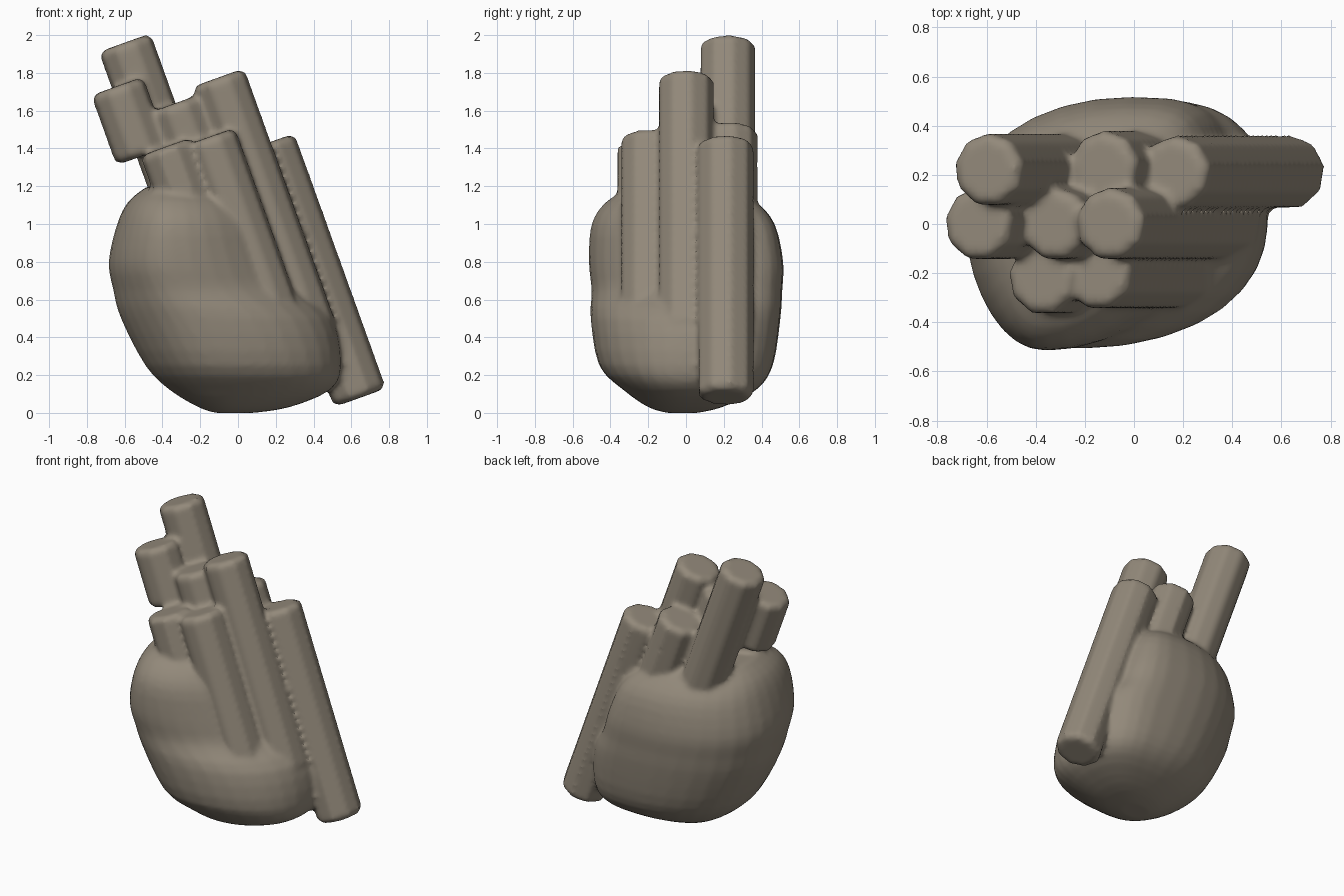
import bpy, bmesh, math
from mathutils import Vector, Matrix

if "Cube" in bpy.data.objects:
    bpy.data.objects.remove(bpy.data.objects["Cube"])

stone = bpy.data.materials.new("warm grey stone")
stone.diffuse_color = (0.29, 0.25, 0.195, 1)
stone.use_nodes = True
stone.node_tree.nodes["Principled BSDF"].inputs["Base Color"].default_value = stone.diffuse_color

bm = bmesh.new()
SLOPE = 0.36                      # columns lean left as they rise
AXIS = Vector((-SLOPE, 0, 1)).normalized()


def column(x, y, z_top, z_end, r=0.151, sides=9):
    """Leaning column with a chamfered cap, given by its top centre."""
    top = Vector((x, y, z_top))
    length = (z_top - z_end) / AXIS.z
    rot = Vector((0, 0, 1)).rotation_difference(AXIS).to_matrix().to_4x4()
    made = bmesh.ops.create_cone(bm, cap_ends=True, segments=sides, radius1=r, radius2=r,
                                 depth=length,
                                 matrix=Matrix.Translation(top - AXIS * length / 2) @ rot)
    verts = set(made["verts"])
    caps = {e for v in verts for f in v.link_faces if len(f.verts) == sides for e in f.edges}
    bmesh.ops.bevel(bm, geom=list(caps), offset=0.025, segments=1, affect='EDGES')


def refine(levels, steps=3):
    """Smooth the ring table with Catmull-Rom interpolation."""
    pts = [levels[0]] + levels + [levels[-1]]
    out = []
    for a, b, c, d in zip(pts, pts[1:], pts[2:], pts[3:]):
        for k in range(steps):
            t = k / steps
            out.append([q + 0.5 * t * (r - p + t * (2*p - 5*q + 4*r - s + t * (3*(q - r) + s - p)))
                        for p, q, r, s in zip(a, b, c, d)])
    return out + [levels[-1]]


def boulder(levels, sides=32):
    """Boulder lofted through (z, left, right at front, right at back, front, back) rings."""
    rings = []
    for z, xl, xr_front, xr_back, yf, yb in refine(levels):
        ring = []
        for i in range(sides):
            a = 2 * math.pi * i / sides
            c, s = math.cos(a), math.sin(a)
            xr = xr_front + (xr_back - xr_front) * (s + 1) / 2
            power = 0.72 if c > 0 and s > 0 else 0.95     # squarer at back right
            px = (xl + xr) / 2 + math.copysign(abs(c) ** power, c) * (xr - xl) / 2
            py = abs(s) ** power * (yb if s > 0 else yf)
            # the front swells left of centre, the back right of it
            px += 0.09 * s * (1 - abs(c)) * min(1, xr - xl)
            ring.append(bm.verts.new((px, py, z)))
        rings.append(ring)
    for lo, hi in zip(rings, rings[1:]):
        for i in range(sides):
            j = (i + 1) % sides
            bm.faces.new((lo[i], lo[j], hi[j], hi[i]))
    bm.faces.new(rings[0][::-1])
    bm.faces.new(rings[-1])


# boulder base
boulder([(0.0, -0.12, 0.08, 0.08, -0.10, 0.06),
         (0.03, -0.21, 0.25, 0.29, -0.20, 0.19),
         (0.12, -0.36, 0.47, 0.50, -0.33, 0.37),
         (0.25, -0.49, 0.53, 0.56, -0.46, 0.46),
         (0.50, -0.62, 0.44, 0.56, -0.505, 0.50),
         (0.65, -0.66, 0.22, 0.51, -0.50, 0.51),
         (0.80, -0.685, 0.13, 0.47, -0.515, 0.515),
         (1.00, -0.64, 0.05, 0.38, -0.50, 0.47),
         (1.12, -0.58, -0.03, 0.24, -0.42, 0.37),
         (1.20, -0.48, -0.15, 0.0, -0.28, 0.24)])

# columns: back row, middle row, front row
for x, y, top, end in [(-0.60, 0.22, 1.96, 0.9), (-0.13, 0.23, 1.50, 0.6), (0.16, 0.21, 1.43, 0.08),
                       (-0.64, 0.0, 1.73, 1.36), (-0.33, 0.0, 1.64, 0.8), (-0.105, 0.0, 1.775, 0.42),
                       (-0.38, -0.22, 1.41, 0.8), (-0.155, -0.20, 1.46, 0.48)]:
    column(x, y, top, end)

bmesh.ops.recalc_face_normals(bm, faces=bm.faces)
mesh = bpy.data.meshes.new("column_boulder")
bm.to_mesh(mesh)
bm.free()
obj = bpy.data.objects.new("column_boulder", mesh)
bpy.context.collection.objects.link(obj)
mesh.materials.append(stone)

# fuse into one worn surface
remesh = obj.modifiers.new("fuse", 'REMESH')
remesh.mode, remesh.voxel_size, remesh.use_smooth_shade = 'VOXEL', 0.018, True
wear = obj.modifiers.new("wear", 'SMOOTH')
wear.factor, wear.iterations = 0.5, 4
